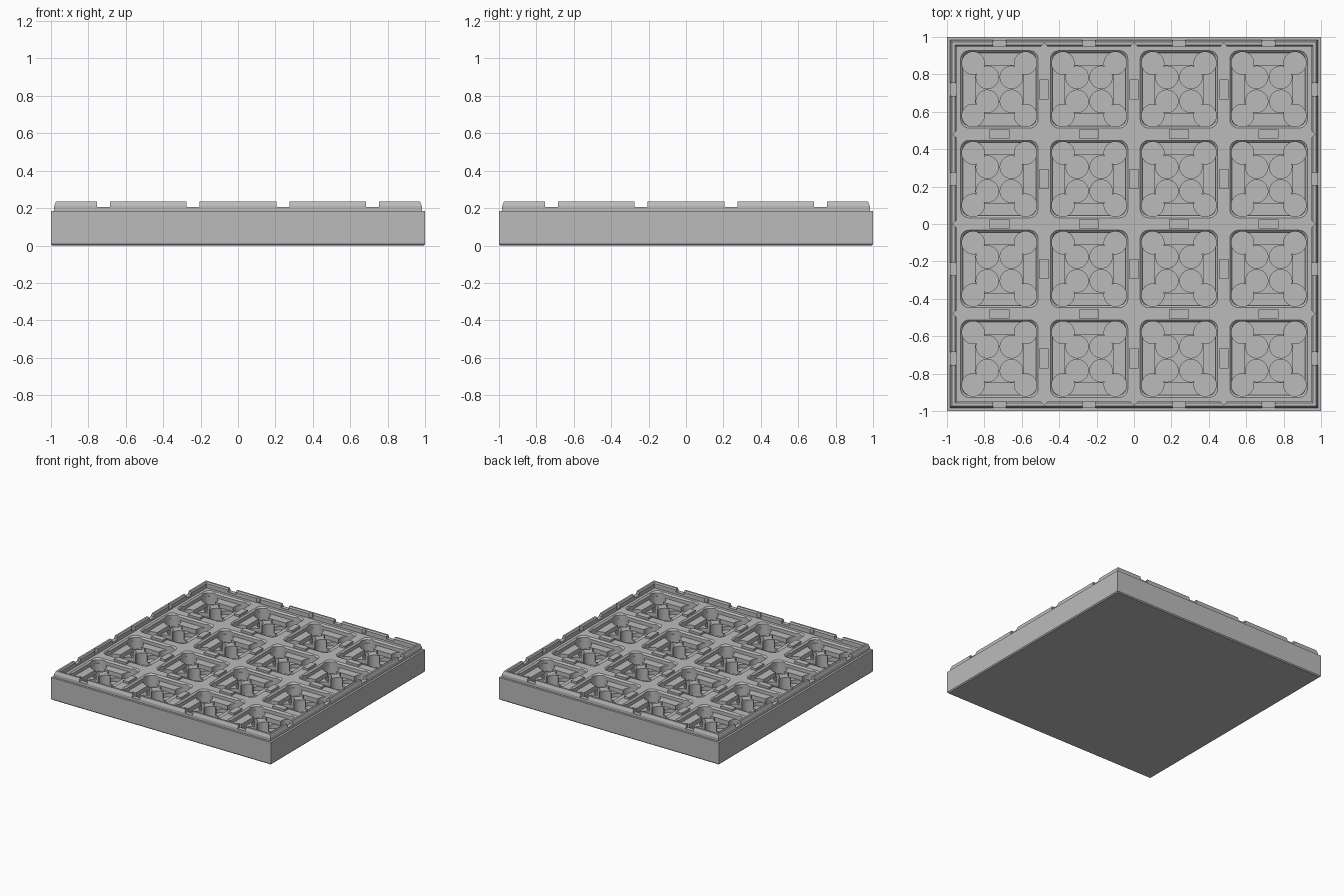
import bpy
import bmesh
import math
from mathutils import Matrix, Vector

PITCH = 0.48
CENTRES = [(i - 1.5) * PITCH for i in range(4)]
RIB_TOP = 0.19
SIGNS = [(sx, sy) for sx in (-1, 1) for sy in (-1, 1)]

if "Cube" in bpy.data.objects:
    bpy.data.objects.remove(bpy.data.objects["Cube"], do_unlink=True)

grey = bpy.data.materials.new("plain grey")
grey.use_nodes = True
grey.diffuse_color = (0.5, 0.5, 0.5, 1)
grey.node_tree.nodes["Principled BSDF"].inputs["Base Color"].default_value = (0.5, 0.5, 0.5, 1)


def finish(bm, name, helper=False):
    bmesh.ops.recalc_face_normals(bm, faces=bm.faces)
    mesh = bpy.data.meshes.new(name)
    bm.to_mesh(mesh)
    bm.free()
    mesh.materials.append(grey)
    obj = bpy.data.objects.new(name, mesh)
    bpy.context.collection.objects.link(obj)
    obj.hide_render = helper
    return obj


def loft(bm, rings):
    """Closed solid through a stack of equal-length point rings."""
    loops = [[bm.verts.new(p) for p in ring] for ring in rings]
    for a, b in zip(loops, loops[1:]):
        for i in range(len(a)):
            j = (i + 1) % len(a)
            bm.faces.new((a[i], a[j], b[j], b[i]))
    bm.faces.new(loops[0])
    bm.faces.new(loops[-1])


def rounded_square(half, radius, z, steps=6):
    points = []
    for q, (sx, sy) in enumerate([(1, 1), (-1, 1), (-1, -1), (1, -1)]):
        for s in range(steps + 1):
            a = math.pi / 2 * (q + s / steps)
            points.append(Vector((sx * (half - radius) + radius * math.cos(a),
                                  sy * (half - radius) + radius * math.sin(a), z)))
    return points


def square(half, z):
    return [(half, half, z), (-half, half, z), (-half, -half, z), (half, -half, z)]


def cylinder(bm, x, y, radius, z0, z1, sides=32):
    bmesh.ops.create_cone(bm, cap_ends=True, segments=sides, radius1=radius, radius2=radius,
                          depth=z1 - z0, matrix=Matrix.Translation((x, y, (z0 + z1) / 2)))


def box(bm, x, y, sx, sy, z0, z1):
    bmesh.ops.create_cube(bm, size=1, matrix=Matrix.Translation((x, y, (z0 + z1) / 2))
                          @ Matrix.Diagonal((sx, sy, z1 - z0, 1)))


def cut(target, bm):
    cutter = finish(bm, "helper_cutter", True)
    mod = target.modifiers.new("cut", "BOOLEAN")
    mod.operation = "DIFFERENCE"
    mod.solver = "EXACT"
    mod.object = cutter
    bpy.context.view_layer.objects.active = target
    bpy.ops.object.modifier_apply(modifier=mod.name)
    bpy.data.objects.remove(cutter, do_unlink=True)


# Tray with a ledge and a chamfered rim
bm = bmesh.new()
profile = [(0.992, 0), (1, 0.008), (1, 0.185), (0.983, 0.185), (0.983, 0.21),
           (0.973, 0.235), (0.958, 0.235), (0.95, 0.225), (0.95, 0.05)]
loft(bm, [square(r, z) for r, z in profile])
tray = finish(bm, "tray")

# Rim notches beside each pocket, and small pointed nicks at the rib ends
bm = bmesh.new()
for side in (-0.97, 0.97):
    for c in CENTRES:
        box(bm, c, side, 0.07, 0.08, 0.207, 0.3)
        box(bm, side, c, 0.08, 0.07, 0.207, 0.3)
for side in (-0.95, 0.95):
    for c in (-PITCH, 0, PITCH):
        cylinder(bm, c, side, 0.018, 0.195, 0.3, 4)
        cylinder(bm, side, c, 0.018, 0.195, 0.3, 4)
cut(tray, bm)

# One pocket cell: block, shallow recess, then square well and round holes
bm = bmesh.new()
box(bm, 0, 0, PITCH, PITCH, 0.02, RIB_TOP)
cell = finish(bm, "pocket_cell")

bm = bmesh.new()
loft(bm, [rounded_square(0.195, 0.035, 0.15), rounded_square(0.195, 0.035, 0.178),
          rounded_square(0.207, 0.045, RIB_TOP), rounded_square(0.207, 0.045, 0.25)])
cut(cell, bm)
bm = bmesh.new()
box(bm, 0, 0, 0.256, 0.256, 0.115, 0.25)
cut(cell, bm)
for offset, radius in ((0.14, 0.06), (0.064, 0.06)):
    bm = bmesh.new()
    for sx, sy in SIGNS:
        cylinder(bm, sx * offset, sy * offset, radius, 0.085, 0.25)
    cut(cell, bm)

# Open the hidden sides and underside so that neighbouring cells join cleanly
bm = bmesh.new()
bm.from_mesh(cell.data)
hidden = [f for f in bm.faces if max(abs(c) for c in f.calc_center_median().xy) > 0.239
          or f.calc_center_median().z < 0.03]
bmesh.ops.delete(bm, geom=hidden, context="FACES")
bm.to_mesh(cell.data)
bm.free()

# Concave centre post left standing between the four round holes
bm = bmesh.new()
arc = []
for q, (sx, sy) in enumerate([(1, 1), (-1, 1), (-1, -1), (1, -1)]):
    for s in range(7):
        a = math.pi * 1.5 + q * math.pi / 2 - math.pi / 2 * s / 6
        arc.append((sx * 0.064 + 0.06 * math.cos(a), sy * 0.064 + 0.06 * math.sin(a)))
loft(bm, [[(x, y, z) for x, y in arc] for z in (0.08, 0.185)])
post = finish(bm, "centre_post")

# Repeat cells and posts over the four by four grid
for part in (cell, post):
    part.location = (CENTRES[0], CENTRES[0], 0)
    for axis in range(2):
        mod = part.modifiers.new("grid", "ARRAY")
        mod.count = 4
        mod.use_relative_offset = False
        mod.use_constant_offset = True
        mod.constant_offset_displace = [PITCH if i == axis else 0 for i in range(3)]

# Low locating blocks on the ribs
bm = bmesh.new()
for rib in (-PITCH, 0, PITCH):
    for c in CENTRES:
        box(bm, c, rib, 0.107, 0.048, 0.18, 0.207)
        box(bm, rib, c, 0.048, 0.107, 0.18, 0.207)
finish(bm, "locating_blocks")

for part in (cell, post):
    bpy.ops.object.select_all(action="DESELECT")
    part.select_set(True)
    bpy.context.view_layer.objects.active = part
    bpy.ops.object.shade_smooth_by_angle(angle=math.radians(30))
